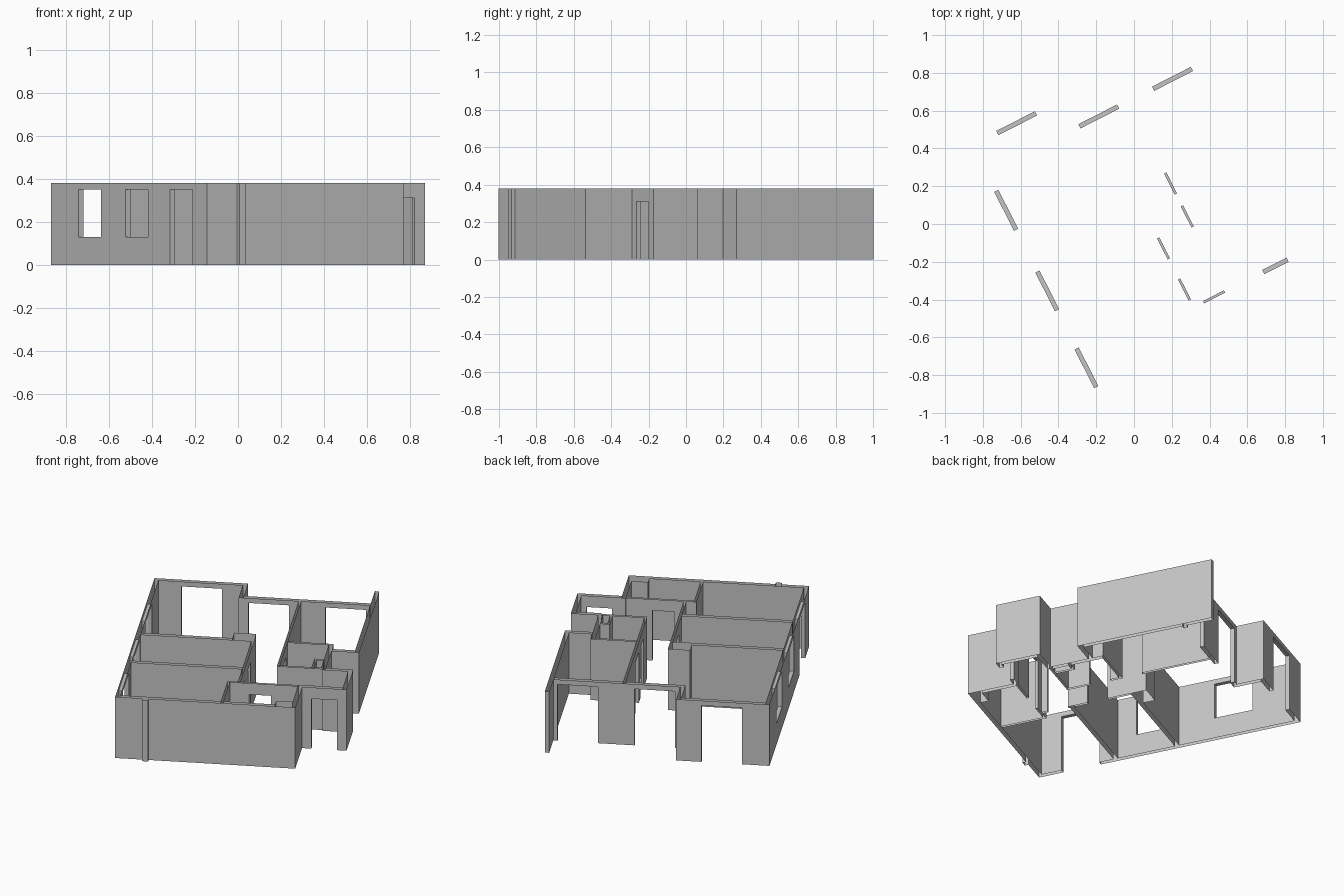
import bpy, bmesh, math
from mathutils import Matrix, Vector

if "Cube" in bpy.data.objects:
    bpy.data.objects.remove(bpy.data.objects["Cube"], do_unlink=True)

HEIGHT, HEAD, DOOR, SILL = 0.38, 0.35, 0.31, 0.13
THICK, THIN = 0.025, 0.014
walls, openings = [], []      # plan rectangles, openings also with heights


def wall_u(v, start, end, t=THICK):
    walls.append((start, end, v - t / 2, v + t / 2))


def wall_v(u, start, end, t=THICK):
    walls.append((u - t / 2, u + t / 2, start, end))


def opening(u, v, width, along_u, low, high):
    a, b = (width / 2, 0.02) if along_u else (0.02, width / 2)
    openings.append((u - a, u + a, v - b, v + b, low, high))


LEFT, RIGHT, FRONT, BACK = -0.585, 0.692, -0.824, 0.773
T = THICK / 2

# Outer shell
wall_v(LEFT + T, FRONT, BACK)
wall_u(FRONT + T, LEFT, 0.439)
wall_v(0.439 - T, FRONT, -0.522)
wall_u(-0.5345, 0.414, RIGHT)
wall_v(RIGHT - T, -0.547, -0.278)
wall_u(-0.2905, 0.52, RIGHT)
wall_v(0.5225, -0.278, 0.043)
wall_u(-0.0355, 0.51, RIGHT)
wall_v(RIGHT - T, -0.048, BACK)
wall_u(0.595, -0.08, RIGHT)
wall_v(-0.0675, 0.5825, BACK)
wall_u(BACK - T, LEFT, -0.055)

# Partitions between rooms
wall_u(0.03, LEFT, 0.085)
wall_u(-0.345, LEFT, 0.085)
wall_v(0.078, -0.535, 0.115, THIN)
wall_v(0.267, -0.293, 0.595, THIN)
wall_u(0.036, 0.26, 0.53, THIN)
wall_u(-0.286, 0.26, 0.53, THIN)
wall_u(-0.533, 0.013, 0.43, THIN)
wall_v(0.02, FRONT, -0.526, THIN)

# Shafts and the outside pilaster
walls.append((-0.04, 0.085, 0.03, 0.115))
walls.append((0.32, 0.43, -0.81, -0.75))
wall_v(0.462, -0.286, -0.165, THIN)
wall_u(-0.172, 0.455, 0.53, THIN)
walls.append((-0.428, -0.395, -0.845, -0.81))

# Glazed doors, windows, inner doors and the entrance
for u, v in ((-0.314, 0.76), (0.09, 0.595), (0.528, 0.595)):
    opening(u, v, 0.23, True, 0, HEAD)
opening(-0.572, -0.561, 0.23, False, 0, HEAD)
for v in (0.375, -0.104):
    opening(-0.572, v, 0.23, False, SILL, HEAD)
for u, v in ((0.267, 0.106), (0.267, -0.089), (0.078, -0.183), (0.078, -0.427)):
    opening(u, v, 0.125, False, 0, DOOR)
opening(0.2, -0.533, 0.125, True, 0, DOOR)
opening(0.564, -0.5345, 0.145, True, 0, DOOR)

# Grid lines through every wall and opening edge
rects = walls + openings
us = sorted({round(c, 4) for r in rects for c in r[:2]})
vs = sorted({round(c, 4) for r in rects for c in r[2:4]})
zs = [0, SILL, DOOR, HEAD, HEIGHT]


def inside(r, u, v):
    return r[0] < u < r[1] and r[2] < v < r[3]


def is_solid(u, v, z):
    return any(inside(r, u, v) for r in walls) and not any(
        inside(r, u, v) and r[4] < z < r[5] for r in openings)


axes = (us, vs, zs)
solid = set()
for i in range(len(us) - 1):
    for j in range(len(vs) - 1):
        for k in range(len(zs) - 1):
            mid = [(ax[n] + ax[n + 1]) / 2 for ax, n in zip(axes, (i, j, k))]
            if is_solid(*mid):
                solid.add((i, j, k))

# Skin the solid cells, leaving wall tops and feet open
bm = bmesh.new()
verts = {}


def vert(key):
    if key not in verts:
        verts[key] = bm.verts.new([ax[n] for ax, n in zip(axes, key)])
    return verts[key]


for cell in sorted(solid):
    for axis in range(3):
        for side in (0, 1):
            near = list(cell)
            near[axis] += 2 * side - 1
            if tuple(near) in solid:
                continue
            if axis == 2 and near[2] in (-1, len(zs) - 1):
                continue
            b, c = (axis + 1) % 3, (axis + 2) % 3
            ring = []
            for db, dc in ((0, 0), (1, 0), (1, 1), (0, 1)):
                key = list(cell)
                key[axis] += side
                key[b] += db
                key[c] += dc
                ring.append(vert(tuple(key)))
            bm.faces.new(ring if side else ring[::-1])

# Turn the plan and centre it
bmesh.ops.rotate(bm, verts=bm.verts, cent=(0, 0, 0),
                 matrix=Matrix.Rotation(math.radians(27), 3, "Z"))
xs = [p.co.x for p in bm.verts]
ys = [p.co.y for p in bm.verts]
bmesh.ops.translate(bm, verts=bm.verts, vec=Vector(
    (-(min(xs) + max(xs)) / 2, -(min(ys) + max(ys)) / 2, 0)))

mesh = bpy.data.meshes.new("house_walls")
bm.to_mesh(mesh)
bm.free()
house = bpy.data.objects.new("house_walls", mesh)
bpy.context.collection.objects.link(house)

grey = bpy.data.materials.new("plaster_grey")
grey.use_nodes = True
colour = (0.55, 0.55, 0.55, 1)
grey.diffuse_color = colour
grey.node_tree.nodes["Principled BSDF"].inputs["Base Color"].default_value = colour
mesh.materials.append(grey)
